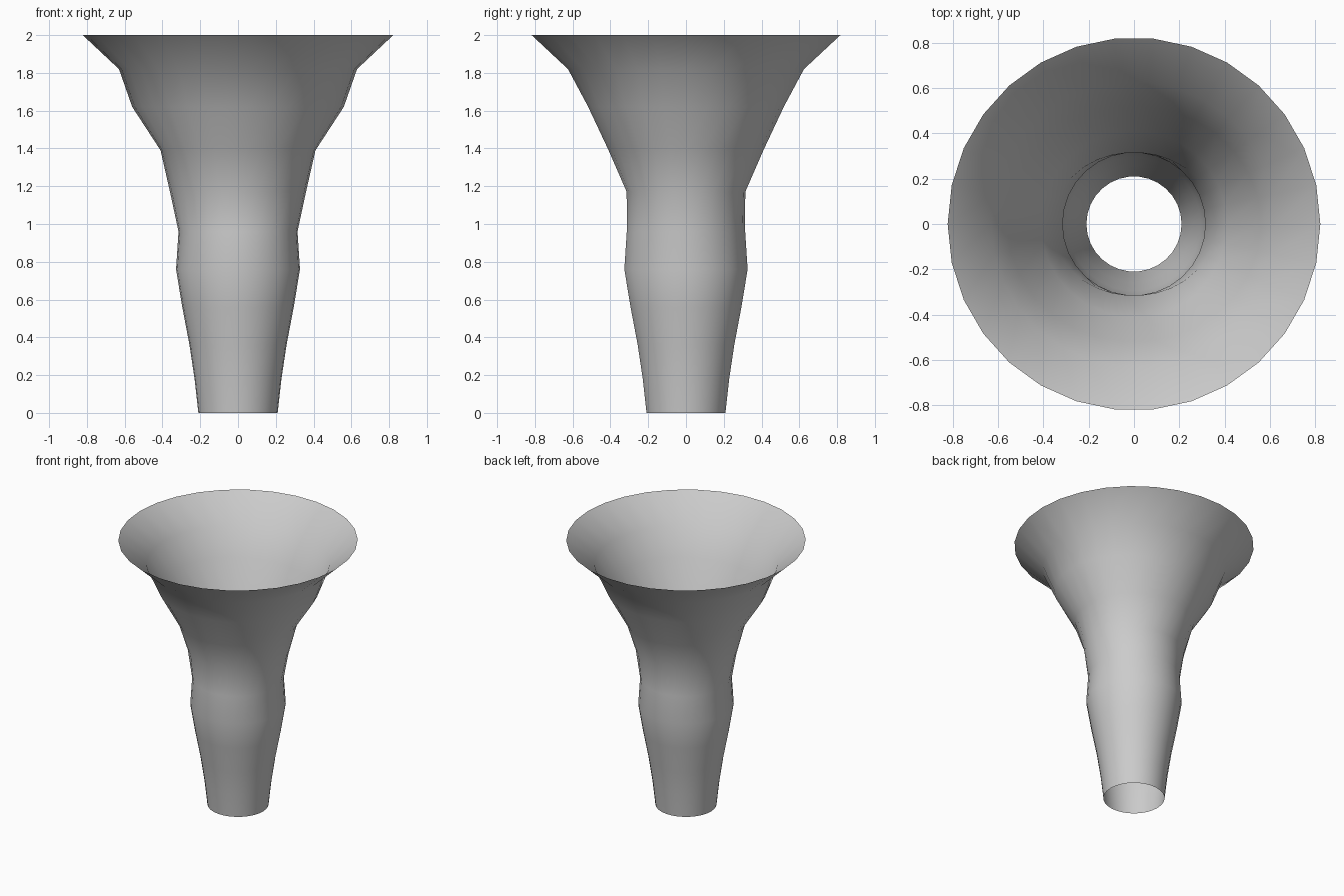
import bpy, bmesh, math

if "Cube" in bpy.data.objects:
    bpy.data.objects.remove(bpy.data.objects["Cube"])

SIDES = 30
# height, radius along x, radius along y
PROFILE = [
    (0.00, 0.21, 0.21), (0.18, 0.23, 0.23), (0.36, 0.257, 0.257),
    (0.56, 0.295, 0.295), (0.76, 0.328, 0.328), (0.96, 0.315, 0.315),
    (1.17, 0.36, 0.315), (1.39, 0.41, 0.412), (1.62, 0.56, 0.52),
    (1.82, 0.63, 0.628), (2.00, 0.822, 0.822),
]

# Open flared tube, lofted ring by ring
bm = bmesh.new()
rings = []
for z, rx, ry in PROFILE:
    ring = []
    for i in range(SIDES):
        a = 2 * math.pi * i / SIDES
        r = (rx + ry) / 2 + (rx - ry) / 2 * math.cos(2 * a)
        ring.append(bm.verts.new((r * math.cos(a), r * math.sin(a), z)))
    rings.append(ring)
for lo, hi in zip(rings, rings[1:]):
    for i in range(SIDES):
        j = (i + 1) % SIDES
        bm.faces.new((lo[i], lo[j], hi[j], hi[i]))

mesh = bpy.data.meshes.new("flared_horn")
bm.to_mesh(mesh)
bm.free()
mesh.polygons.foreach_set("use_smooth", [True] * len(mesh.polygons))
horn = bpy.data.objects.new("flared_horn", mesh)
bpy.context.collection.objects.link(horn)
